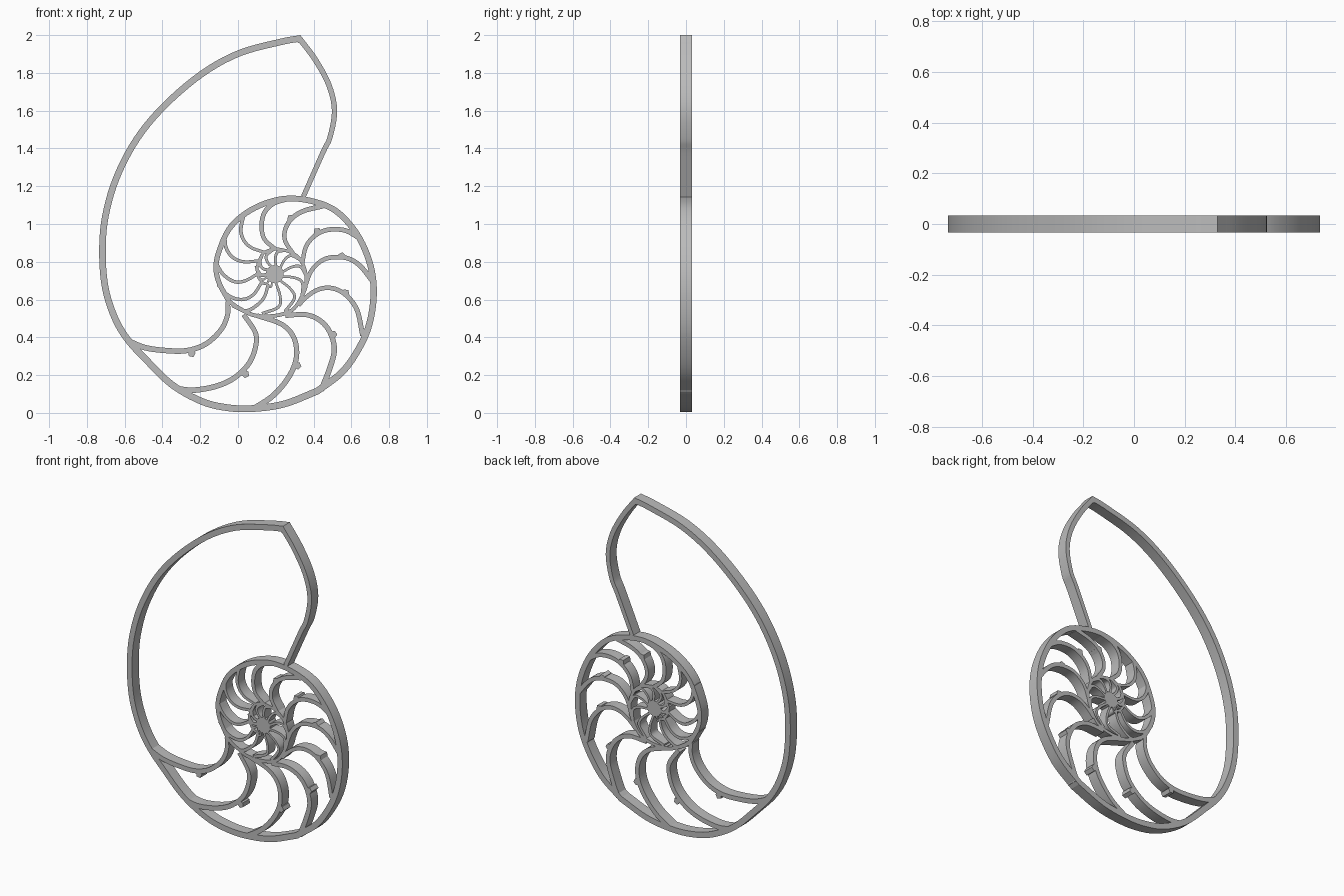
import bpy
import bmesh
import math
from mathutils import Vector

HALF_DEPTH = 0.033
UNIT = 0.01  # paths are written in hundredths

default_cube = bpy.data.objects.get("Cube")
if default_cube:
    bpy.data.objects.remove(default_cube, do_unlink=True)

shell_grey = bpy.data.materials.new("shell_grey")
shell_grey.use_nodes = True
grey = (0.5, 0.5, 0.5, 1)
shell_grey.diffuse_color = grey
shell_grey.node_tree.nodes["Principled BSDF"].inputs["Base Color"].default_value = grey


def finish(name, bm):
    """Turn a bmesh into a shaded grey object."""
    bmesh.ops.recalc_face_normals(bm, faces=bm.faces)
    mesh = bpy.data.meshes.new(name)
    bm.to_mesh(mesh)
    bm.free()
    mesh.materials.append(shell_grey)
    part = bpy.data.objects.new(name, mesh)
    bpy.context.collection.objects.link(part)
    bpy.ops.object.select_all(action="DESELECT")
    part.select_set(True)
    bpy.context.view_layer.objects.active = part
    bpy.ops.object.shade_smooth_by_angle(angle=math.radians(35))
    return part


def smooth_path(points, steps):
    """Catmull-Rom curve through the given points."""
    pts = [Vector(p) * UNIT for p in points]
    pts = [pts[0] * 2 - pts[1]] + pts + [pts[-1] * 2 - pts[-2]]
    path = []
    for a, b, c, d in zip(pts, pts[1:], pts[2:], pts[3:]):
        for i in range(steps):
            t = i / steps
            path.append(b + (c - a) * (t / 2)
                        + (a * 2 - b * 5 + c * 4 - d) * (t * t / 2)
                        + (b * 3 - a - c * 3 + d) * (t ** 3 / 2))
    path.append(pts[-2])
    return path


def ribbon(name, points, width, end_width=None, side=0, steps=5, miter=None):
    """Sweep a flat band along a path; side picks centred, left or right."""
    path = smooth_path(points, steps)
    end_width = width if end_width is None else end_width
    bm = bmesh.new()
    rings = []
    last = len(path) - 1
    for i, p in enumerate(path):
        along = (path[min(i + 1, last)] - path[max(i - 1, 0)]).normalized()
        normal = Vector((-along.y, along.x))
        w = width + (end_width - width) * i / last
        inner = p + normal * w * (side + 1) / 2
        outer = p + normal * w * (side - 1) / 2
        if i == 0 and miter:
            inner, outer = (Vector(miter) * UNIT, p) if side > 0 else (p, Vector(miter) * UNIT)
        rings.append([bm.verts.new((q.x, y, q.y)) for q, y in (
            (inner, -HALF_DEPTH), (outer, -HALF_DEPTH),
            (outer, HALF_DEPTH), (inner, HALF_DEPTH))])
    for r, s in zip(rings, rings[1:]):
        for k in range(4):
            n = (k + 1) % 4
            bm.faces.new((r[k], r[n], s[n], s[k]))
    bm.faces.new(rings[0])
    bm.faces.new(rings[-1])
    return finish(name, bm)


def plug(name, x, z, radius, sides, turn=0):
    """Prism that runs through the full depth."""
    bm = bmesh.new()
    bmesh.ops.create_cone(bm, cap_ends=True, segments=sides, radius1=radius,
                          radius2=radius, depth=HALF_DEPTH * 2)
    part = finish(name, bm)
    part.location = (x * UNIT, 0, z * UNIT)
    part.rotation_euler = (math.pi / 2, turn, 0)
    return part


# Outer wall of the last whorl
TIP_INNER = (31.5, 196)
ribbon("body_wall", [
    (33, 200), (22, 198), (0, 192), (-20, 181), (-40, 164), (-55, 146), (-66, 125),
    (-72, 104), (-73.5, 85), (-72, 66), (-67, 50), (-60, 38), (-50, 27), (-36, 13.5),
    (-20, 4.5), (-6, 1), (8, 0.5), (25, 3), (43, 10)],
    0.034, 0.036, side=1, miter=TIP_INNER)
ribbon("chamber_wall", [
    (43, 10), (57, 21), (67, 36), (72, 50), (73.5, 66), (71, 81), (64, 96), (53, 108),
    (40, 113.5), (26, 115), (13, 112), (2, 106), (-6, 98), (-11, 87), (-13, 78),
    (-11.5, 69), (-6, 58.5)], 0.036, 0.026, side=1)

# Inner whorl wall
ribbon("inner_wall", [
    (-6.5, 59), (0, 54.5), (9, 50.5), (20, 50.5), (29, 53.5), (34, 60), (37, 68), (36, 77),
    (32, 83.5), (26, 86.5), (19, 87.5), (13, 85), (10, 79.5), (9.5, 74),
    (11.5, 69.5), (16, 67)], 0.022, 0.012, side=1)

# Lip of the opening
ribbon("aperture_lip", [
    (33, 200), (42, 188), (49.5, 174), (52.5, 160), (50, 145.5), (46, 137),
    (35.8, 114)], 0.03, 0.026, side=-1, miter=TIP_INNER)

# Septa of the last whorl, from the outer wall to the inner wall
large_septa = [
    [(-58, 38), (-49, 34.5), (-38, 33), (-27, 33), (-17, 36.5), (-9, 44), (-5.5, 52), (-5.5, 59)],
    [(-33, 13), (-24, 12), (-12, 14), (-2, 18.5), (6, 26.5), (9.5, 36), (9, 43), (3, 52)],
    [(8, 2), (19, 9.5), (27.5, 20), (31, 30), (29.5, 40), (23, 47), (10, 51.5)],
    [(44, 12), (48, 22), (51, 33), (49, 42), (44, 48.5), (36, 52), (25, 51.5)],
]
medium_septa = [
    [(66, 41), (63, 54.5), (57, 62.5), (50, 66), (43, 65.5), (37, 62), (32, 57)],
    [(71, 70), (65, 77.5), (59, 81.5), (52, 82.5), (45, 81), (39, 75.5), (35.5, 67)],
    [(65, 92), (57, 96.5), (48, 97), (41, 94), (36, 88), (34, 79)],
    [(45, 109.5), (35, 107), (28.5, 103), (25, 97), (25, 91), (29, 84.5)],
    [(27, 113.5), (19, 111), (14, 106), (12.5, 99), (14, 92), (20, 86.5)],
]
small_septa = [
    [(3, 105), (1.5, 97), (3, 91.5), (7, 87.5), (14, 85)],
    [(-7, 95), (-6.5, 88), (-3, 82.5), (3, 80), (11, 80.5)],
    [(-12, 80), (-8, 73.5), (-2, 69.5), (4, 70), (11, 74)],
    [(-10.5, 68), (-5, 62), (2, 60), (8, 62.5), (12.5, 69)],
    [(-3, 57), (4, 54), (10, 57), (14, 61.5), (16, 68)],
]
for group, start, end in ((large_septa, 0.03, 0.025),
                          (medium_septa, 0.026, 0.022),
                          (small_septa, 0.02, 0.016)):
    for points in group:
        ribbon("septum", points, start, end)

# Siphon stubs on the convex side of the septa
for x, z, turn in ((-24.5, 31.5, 0.2), (4, 20.5, 0.8), (31.5, 25, 0.5),
                   (50.5, 41.5, 0.3), (57, 63.5, 0.7), (55, 83, 0.2), (42, 96, 0.5),
                   (28, 103, 0.5)):
    plug("siphon_stub", x, z, 0.021, 5, turn)

# Solid core with small septa curling in from the inner wall
CORE = Vector((19.5, 73.5))
plug("core", CORE.x, CORE.y, 0.048, 14)


def polar(angle, radius):
    return CORE + Vector((math.cos(angle), math.sin(angle))) * radius


for i in range(9):
    a = math.radians(-108 + i * 33)
    reach = 22 - i * 1.4
    ribbon("core_septum", [polar(a, reach), polar(a + 0.42, reach * 0.8),
                           polar(a + 0.55, reach * 0.55), polar(a + 0.4, 4)],
           0.017, 0.013)
for i in range(5):
    a = math.radians(140 + i * 24)
    ribbon("core_septum", [polar(a, 10 - i * 0.4), polar(a + 0.3, 7), polar(a + 0.2, 4)],
           0.01, 0.01)
